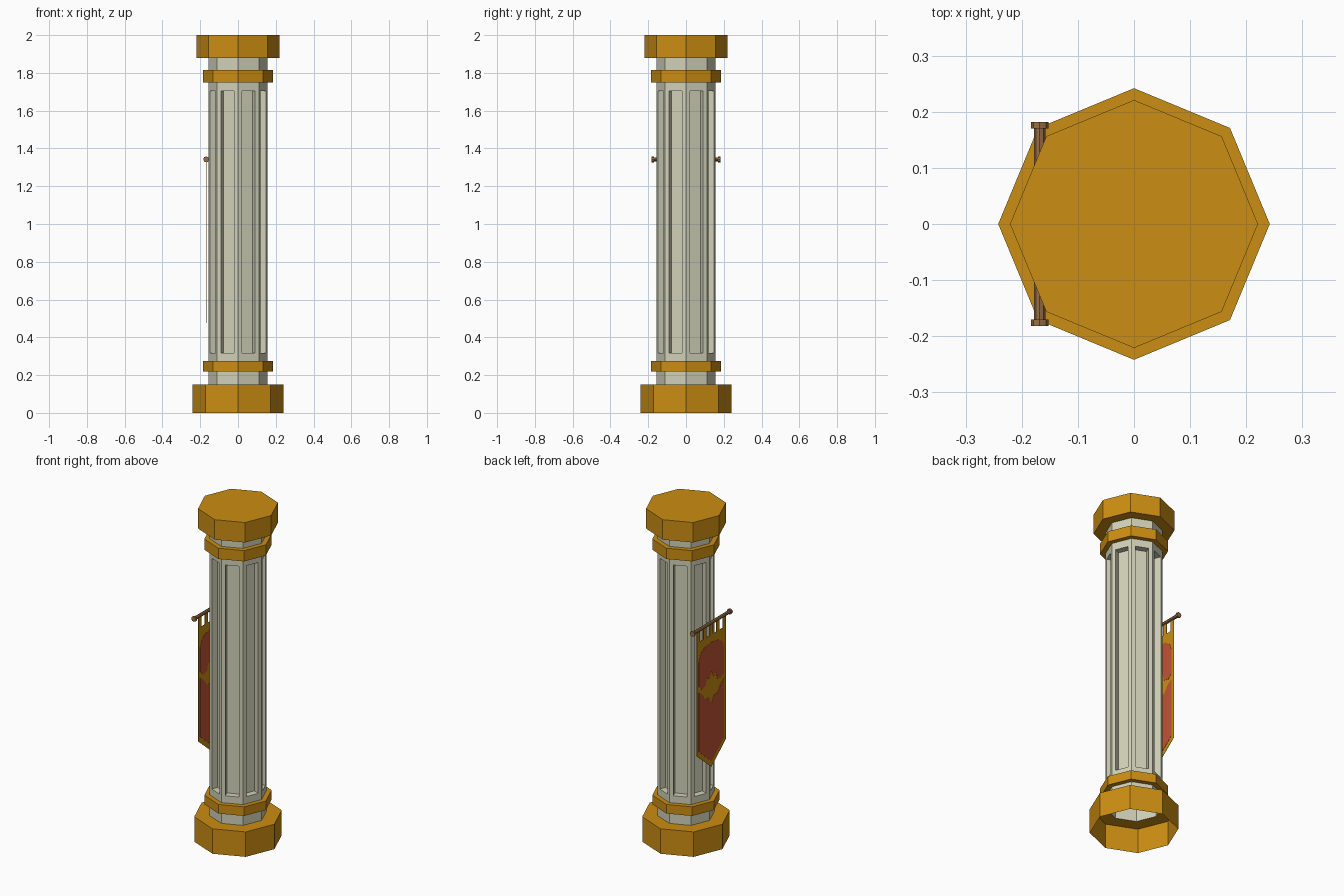
import bpy, bmesh, math
from mathutils import Vector

if "Cube" in bpy.data.objects:
    bpy.data.objects.remove(bpy.data.objects["Cube"])


def material(name, rgb):
    m = bpy.data.materials.new(name)
    m.diffuse_color = (*rgb, 1)
    m.use_nodes = True
    m.node_tree.nodes["Principled BSDF"].inputs["Base Color"].default_value = m.diffuse_color
    return m


GOLD = material("gold", (0.60, 0.27, 0.006))
STONE = material("pale stone", (0.64, 0.64, 0.49))
RED = material("banner red", (0.53, 0.09, 0.035))
WOOD = material("wood", (0.32, 0.16, 0.06))


def finish(bm, name, mat):
    me = bpy.data.meshes.new(name)
    bm.to_mesh(me)
    bm.free()
    me.materials.append(mat)
    ob = bpy.data.objects.new(name, me)
    bpy.context.collection.objects.link(ob)
    return ob


def lathe(profile, cap_top=False):
    """Octagonal lathe of (radius, z) points, corners on the axes."""
    bm = bmesh.new()
    rings = [[bm.verts.new((r * math.cos(i * math.pi / 4), r * math.sin(i * math.pi / 4), z))
              for i in range(8)] for r, z in profile]
    for a, b in zip(rings, rings[1:]):
        for i in range(8):
            j = (i + 1) % 8
            bm.faces.new((a[i], a[j], b[j], b[i]))
    if cap_top:
        bm.faces.new(rings[-1])
    return bm


# Gold mouldings; the base is hollow underneath
R = 0.157
finish(lathe([(0.242, 0), (0.242, 0.15), (R, 0.15)]), "base", GOLD)
finish(lathe([(R, 1.88), (0.221, 1.88), (0.221, 2.0)], True), "capital", GOLD)
for name, lo, hi in (("lower_ring", 0.22, 0.275), ("upper_ring", 1.75, 1.815)):
    finish(lathe([(R, lo), (0.186, lo), (0.186, hi), (R, hi)]), name, GOLD)

# Shaft with one recessed flute on each side
bm = lathe([(R, 0.15), (R, 0.275), (R, 1.75), (R, 1.88)])
bm.normal_update()
sides = [f for f in bm.faces if 0.5 < f.calc_center_median().z < 1.5]
bmesh.ops.inset_individual(bm, faces=sides, thickness=0.031, depth=0)
for f in sides:
    for v in f.verts:
        v.co.z = 0.318 if v.co.z < 1 else 1.705
for f in bmesh.ops.extrude_discrete_faces(bm, faces=sides)["faces"]:
    c = f.calc_center_median()
    inward = -Vector((c.x, c.y, 0)).normalized() * 0.038
    for v in f.verts:
        v.co += inward
finish(bm, "shaft", STONE)

# Banner pole with end knobs
BX, BZ = -0.168, 1.342


def rod(name, radius, y0, y1):
    bpy.ops.mesh.primitive_cylinder_add(vertices=8, radius=radius, depth=y1 - y0,
                                        location=(BX, (y0 + y1) / 2, BZ),
                                        rotation=(math.pi / 2, 0, 0))
    ob = bpy.context.object
    ob.name = name
    ob.data.materials.append(WOOD)


rod("banner_pole", 0.01, -0.175, 0.175)
rod("pole_knob_front", 0.016, -0.182, -0.170)
rod("pole_knob_back", 0.016, 0.170, 0.182)


def plate(name, outlines, thick, mat):
    """Thin plates from (y, z) outlines, centred on the banner plane."""
    bm = bmesh.new()
    for pts in outlines:
        f = bm.faces.new([bm.verts.new((BX - thick / 2, y, z)) for y, z in pts])
        new = bmesh.ops.extrude_face_region(bm, geom=[f])["geom"]
        for v in new:
            if isinstance(v, bmesh.types.BMVert):
                v.co.x += thick
    bmesh.ops.recalc_face_normals(bm, faces=bm.faces)
    return finish(bm, name, mat)


def mirrored(half):
    """Complete an outline from its +y half, listed top to bottom."""
    return half + [(-y, z) for y, z in reversed(half) if y > 0]


# Pointed cloth and the five hanging tabs
W = 0.138
cloth = [[(-W, 1.27), (W, 1.27), (W, 0.59), (0, 0.475), (-W, 0.59)]]
tab = 0.03
for i in range(5):
    y = -W + i * (2 * W - tab) / 4
    cloth.append([(y, 1.27), (y + tab, 1.27), (y + tab, BZ), (y, BZ)])
plate("banner_cloth", cloth, 0.0015, GOLD)

# Red fields leave a winged gold shape between them
upper = mirrored([(0, 1.225), (0.07, 1.215), (0.105, 1.19), (0.12, 1.15), (0.12, 1.0),
                  (0.09, 0.975), (0.055, 0.985), (0.045, 1.03), (0.02, 1.01), (0, 1.05)])
lower = mirrored([(0, 0.855), (0.025, 0.90), (0.06, 0.90), (0.085, 0.94), (0.12, 0.965),
                  (0.12, 0.61), (0, 0.51)])
plate("banner_field", [upper, lower], 0.004, RED)
